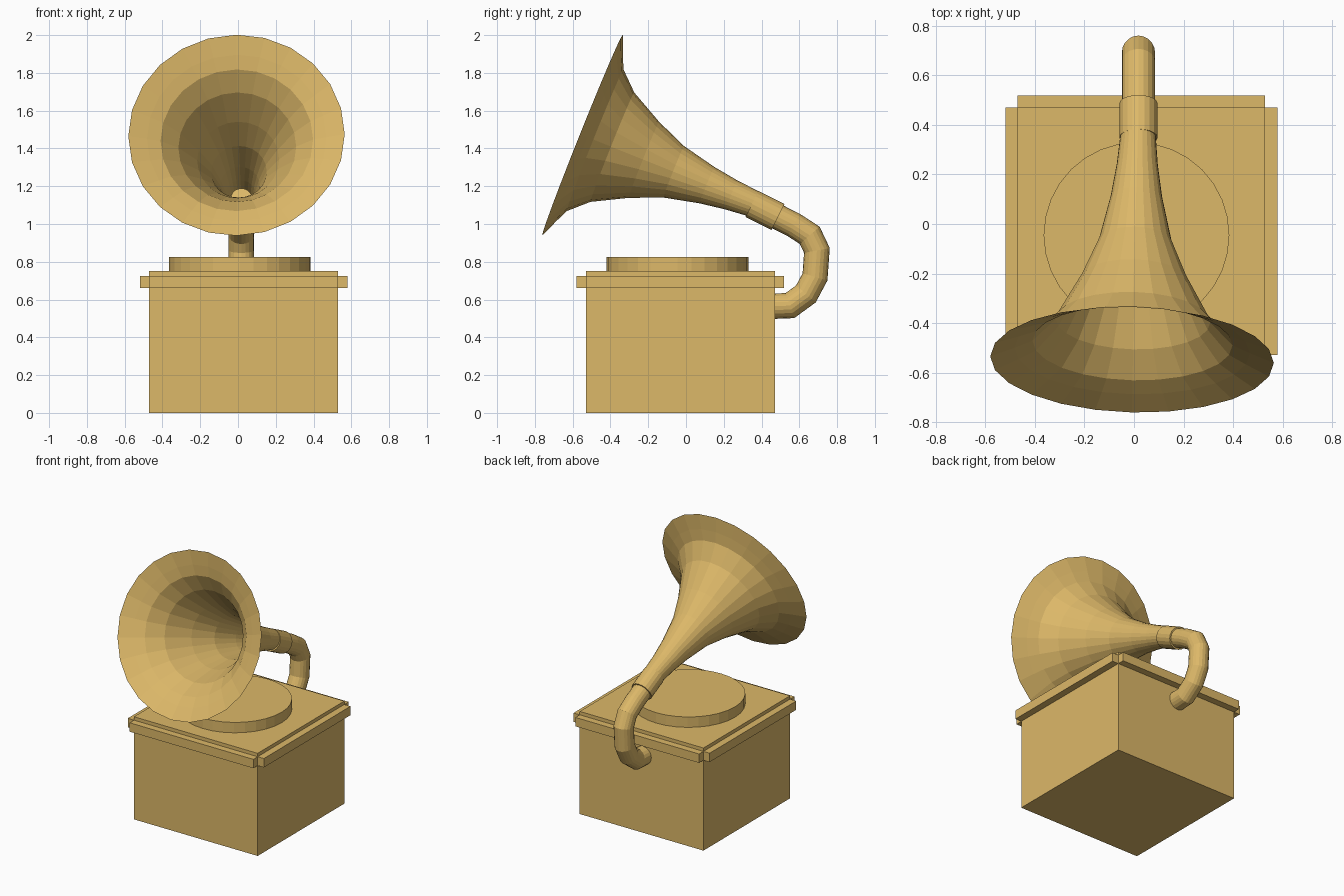
import bpy, bmesh, math
from mathutils import Vector

if "Cube" in bpy.data.objects:
    bpy.data.objects.remove(bpy.data.objects["Cube"])

brass = bpy.data.materials.new("golden")
brass.diffuse_color = (0.72, 0.48, 0.14, 1)
brass.use_nodes = True
brass.node_tree.nodes["Principled BSDF"].inputs["Base Color"].default_value = brass.diffuse_color


def finish(name, bm):
    bmesh.ops.recalc_face_normals(bm, faces=bm.faces)
    mesh = bpy.data.meshes.new(name)
    bm.to_mesh(mesh)
    bm.free()
    mesh.materials.append(brass)
    ob = bpy.data.objects.new(name, mesh)
    bpy.context.collection.objects.link(ob)
    return ob


def box(name, lo, hi):
    bm = bmesh.new()
    bmesh.ops.create_cube(bm, size=1)
    for v in bm.verts:
        v.co = [(a + b) / 2 + c * (b - a) for a, b, c in zip(lo, hi, v.co)]
    return finish(name, bm)


def sweep(name, path, radii, sides, caps=True):
    """Round tube through the path points with mitred bends."""
    path = [Vector(p) for p in path]
    bm = bmesh.new()
    rings = []
    for i, p in enumerate(path):
        d0 = (p - path[i - 1]).normalized() if i else (path[1] - p).normalized()
        d1 = (path[i + 1] - p).normalized() if i < len(path) - 1 else d0
        t = (d0 + d1).normalized()
        u = (Vector((1, 0, 0)) - t * t.x).normalized()
        w = t.cross(u) / max(0.5, t.dot(d0))
        angles = [math.tau * k / sides for k in range(sides)]
        rings.append([bm.verts.new(p + (u * math.cos(a) + w * math.sin(a)) * radii[i])
                      for a in angles])
    for a, b in zip(rings, rings[1:]):
        for k in range(sides):
            n = (k + 1) % sides
            bm.faces.new((a[k], a[n], b[n], b[k]))
    if caps:
        bm.faces.new(rings[0])
        bm.faces.new(rings[-1])
    return finish(name, bm)


# Cabinet
X0, X1, Y0, Y1 = -0.47, 0.53, -0.53, 0.47
box("cabinet", (X0, Y0, 0), (X1, Y1, 0.75))

# Trim strips on the four sides, leaving open corners
T = 0.05
for side, x0, x1, y0, y1 in (("front", X0, X1, Y0 - T, Y0), ("back", X0, X1, Y1, Y1 + T),
                             ("left", X0 - T, X0, Y0, Y1), ("right", X1, X1 + T, Y0, Y1)):
    box("trim_" + side, (x0, y0, 0.66), (x1, y1, 0.725))

# Turntable
sweep("turntable", [(0.01, -0.045, 0.74), (0.01, -0.045, 0.826)], [0.375] * 2, 32)

# Flared horn: (distance from rim, radius)
rim = Vector((-0.008, -0.548, 1.47))
axis = Vector((0.025, 0.928, -0.372)).normalized()
profile = [(0, 0.573), (0.04, 0.475), (0.072, 0.404), (0.17, 0.312), (0.35, 0.217),
           (0.52, 0.147), (0.71, 0.104), (0.85, 0.083), (0.98, 0.071)]
sweep("horn", [rim + axis * t for t, r in profile], [r for t, r in profile], 24, caps=False)

# Bent pipe from the cabinet back up into the horn
bend = [(0.42, 0.563), (0.55, 0.568), (0.635, 0.63), (0.683, 0.72), (0.693, 0.86),
        (0.655, 0.94), (0.57, 0.995), (0.42, 1.071), (0.28, 1.139)]
sweep("pipe", [(0.018, y, z) for y, z in bend], [0.067] * 8 + [0.055], 20)

# Collar joining horn and pipe
c, d = Vector((0.018, 0.418, 1.071)), Vector((0, 0.894, -0.447)) * 0.077
sweep("collar", [c - d, c + d], [0.077] * 2, 20)
